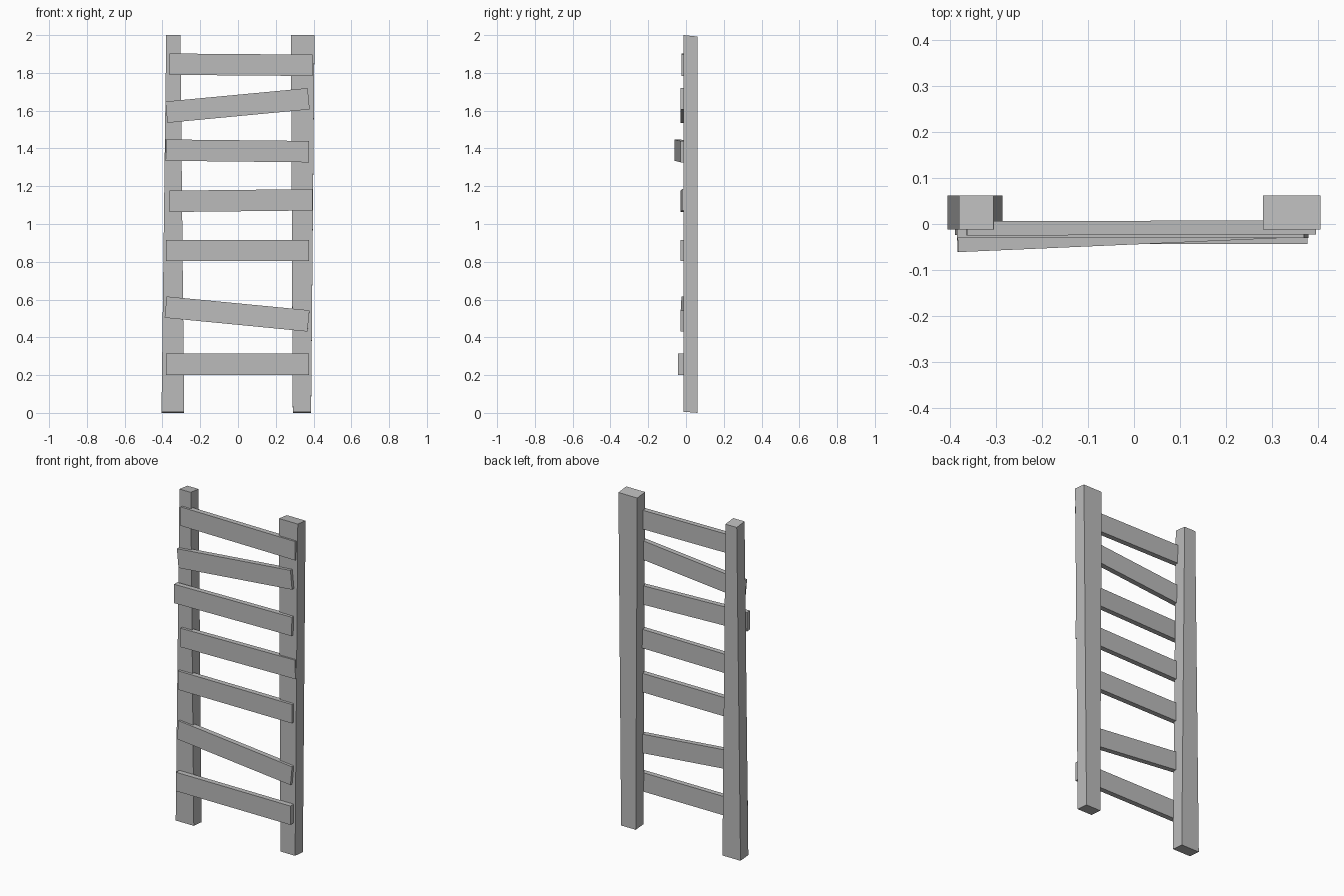
import bpy
import bmesh
from mathutils import Vector

old = bpy.data.objects.get("Cube")
if old:
    bpy.data.objects.remove(old, do_unlink=True)

GREY = (0.5, 0.5, 0.5, 1)
mat = bpy.data.materials.new("plain grey")
mat.use_nodes = True
mat.diffuse_color = GREY
mat.node_tree.nodes["Principled BSDF"].inputs["Base Color"].default_value = GREY


def beam(name, start, end):
    """Box bridging two four-cornered ends."""
    bm = bmesh.new()
    a = [bm.verts.new(p) for p in start]
    b = [bm.verts.new(p) for p in end]
    bm.faces.new(a)
    bm.faces.new(b)
    for i in range(4):
        j = (i + 1) % 4
        bm.faces.new((a[i], a[j], b[j], b[i]))
    bmesh.ops.recalc_face_normals(bm, faces=bm.faces)
    mesh = bpy.data.meshes.new(name)
    bm.to_mesh(mesh)
    bm.free()
    mesh.materials.append(mat)
    obj = bpy.data.objects.new(name, mesh)
    bpy.context.collection.objects.link(obj)


# Uprights: one tapers towards the top, the other widens
def post(name, bottom, top):
    def ring(xs, z_front, z_back):
        x0, x1 = xs
        return [(x0, -0.012, z_front), (x1, -0.012, z_front),
                (x1, 0.062, z_back), (x0, 0.062, z_back)]
    beam(name, ring(bottom, 0.006, 0), ring(top, 2, 1.992))


post("right_post", (-0.405, -0.285), (-0.38, -0.305))
post("left_post", (0.29, 0.387), (0.28, 0.405))


# Rungs: planks nailed on unevenly, ends cut square to the plank
def rung(name, x0, x1, z0, z1, y0, y1, height=0.113, thick=0.031):
    a, b = Vector((x0, y0, z0)), Vector((x1, y1, z1))
    along = (b - a).normalized()
    back = Vector((0, 1, 0))
    back = (back - along * back.dot(along)).normalized() * thick
    up = back.cross(along).normalized() * height / 2
    if up.z < 0:
        up = -up

    def ring(p):
        return [p - up, p + up, p + up + back, p - up + back]
    beam(name, ring(a), ring(b))


# Ends in x, centre heights at both ends, front depths at both ends
RUNGS = [
    (-0.38, 0.377, 0.257, 0.257, -0.043, -0.043),
    (-0.383, 0.373, 0.56, 0.487, -0.024, -0.028),
    (-0.38, 0.377, 0.86, 0.86, -0.028, -0.028),
    (-0.362, 0.395, 1.12, 1.128, -0.028, -0.022),
    (-0.382, 0.376, 1.391, 1.383, -0.061, -0.028),
    (-0.379, 0.374, 1.592, 1.663, -0.03, -0.03),
    (-0.363, 0.395, 1.846, 1.84, -0.025, -0.023),
]
for i, spec in enumerate(RUNGS, 1):
    rung(f"rung_{i}", *spec)
